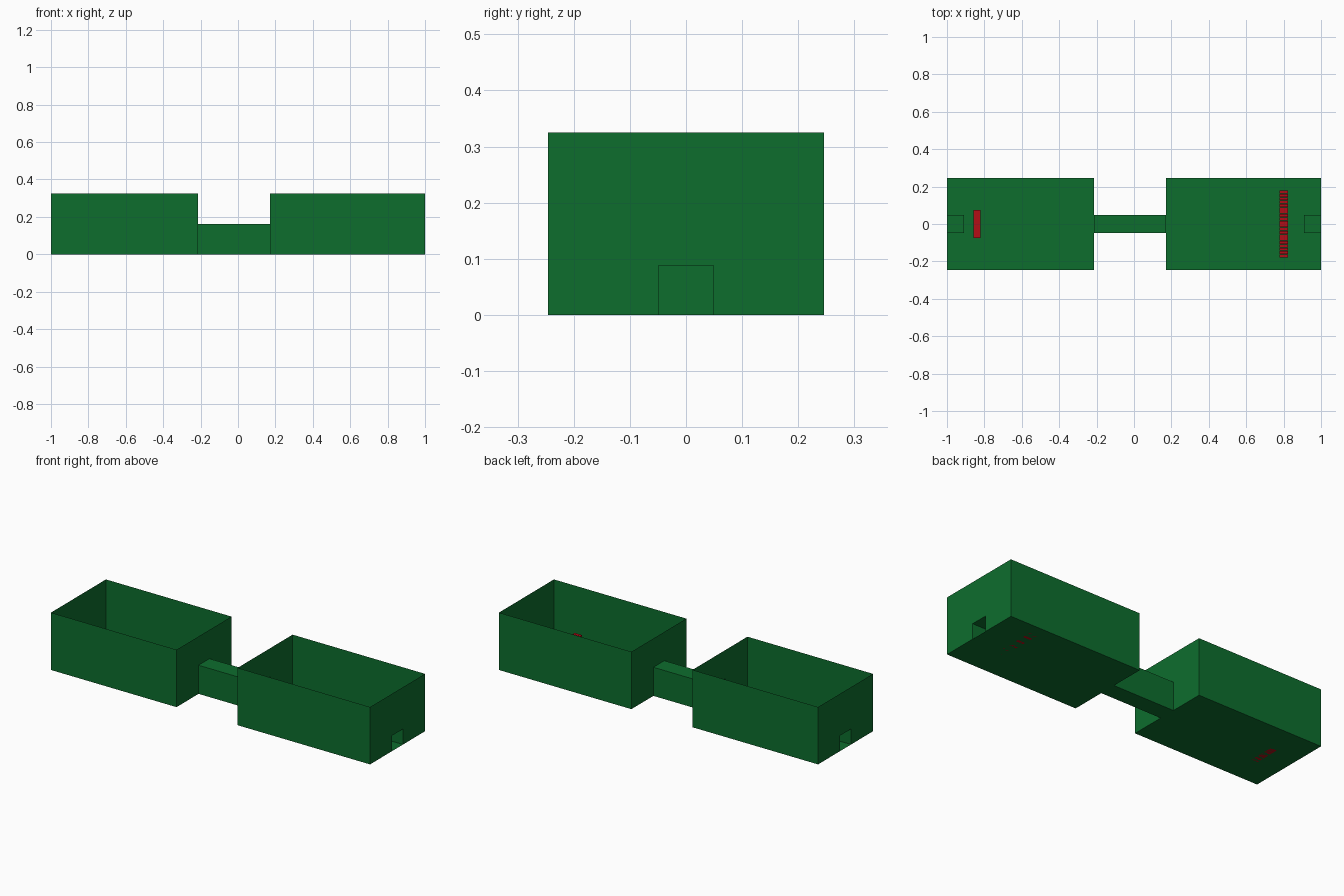
import bpy, bmesh

if "Cube" in bpy.data.objects:
    bpy.data.objects.remove(bpy.data.objects["Cube"])

W, H = 0.246, 0.325          # room half width and wall height
P = 0.049                    # half width of passage and alcoves
PASS_H, ALC_H, ALC_D = 0.162, 0.088, 0.09
XL, XR = -0.213, 0.17        # inner ends of the two rooms


def material(name, col):
    m = bpy.data.materials.new(name)
    m.diffuse_color = (*col, 1)
    m.use_nodes = True
    m.node_tree.nodes["Principled BSDF"].inputs["Base Color"].default_value = m.diffuse_color
    return m


green = material("green", (0.0040, 0.155, 0.027))
red = material("red", (0.45, 0.004, 0.008))


def make(name, faces, mat):
    """Object from a list of polygons, welded together."""
    bm = bmesh.new()
    for f in faces:
        bm.faces.new([bm.verts.new(p) for p in f])
    bmesh.ops.remove_doubles(bm, verts=bm.verts, dist=1e-5)
    me = bpy.data.meshes.new(name)
    bm.to_mesh(me)
    bm.free()
    me.materials.append(mat)
    ob = bpy.data.objects.new(name, me)
    bpy.context.collection.objects.link(ob)
    return ob


def end_wall(x, h):
    """Cross wall with a doorway of height h cut from its foot."""
    outline = [(-W, 0), (-W, H), (W, H), (W, 0), (P, 0), (P, h), (-P, h), (-P, 0)]
    return [(x, y, z) for y, z in outline]


def side(x0, x1, y, h):
    return [(x0, y, 0), (x1, y, 0), (x1, y, h), (x0, y, h)]


def flat(x0, x1, w, z):
    return [(x0, -w, z), (x1, -w, z), (x1, w, z), (x0, w, z)]


for label, outer, inner in (("left", -1, XL), ("right", 1, XR)):
    # open-topped room of thin walls
    make(label + "_room", [
        flat(outer, inner, W, 0),
        side(outer, inner, -W, H), side(outer, inner, W, H),
        end_wall(outer, ALC_H), end_wall(inner, PASS_H)], green)
    # closed alcove behind the outer doorway
    back = outer * (1 - ALC_D)
    make(label + "_alcove", [
        flat(outer, back, P, ALC_H),
        side(outer, back, -P, ALC_H), side(outer, back, P, ALC_H),
        [(back, -P, 0), (back, P, 0), (back, P, ALC_H), (back, -P, ALC_H)]], green)

# covered passage between the rooms
make("passage", [flat(XL, XR, P, 0), flat(XL, XR, P, PASS_H),
                 side(XL, XR, -P, PASS_H), side(XL, XR, P, PASS_H)], green)


def barrier(name, x, half, count, thick=0.046, height=0.095):
    """Row of upright red blocks across a room."""
    bm = bmesh.new()
    pitch = 2 * half / count
    for i in range(count):
        r = bmesh.ops.create_cube(bm, size=1)["verts"]
        bmesh.ops.scale(bm, vec=(thick, pitch - 0.002, height), verts=r)
        bmesh.ops.translate(bm, vec=(x, -half + (i + 0.5) * pitch, height / 2), verts=r)
    me = bpy.data.meshes.new(name)
    bm.to_mesh(me)
    bm.free()
    me.materials.append(red)
    bpy.context.collection.objects.link(bpy.data.objects.new(name, me))


barrier("left_barrier", -0.84, 0.075, 8, 0.038)
barrier("right_barrier", 0.80, 0.18, 20)
